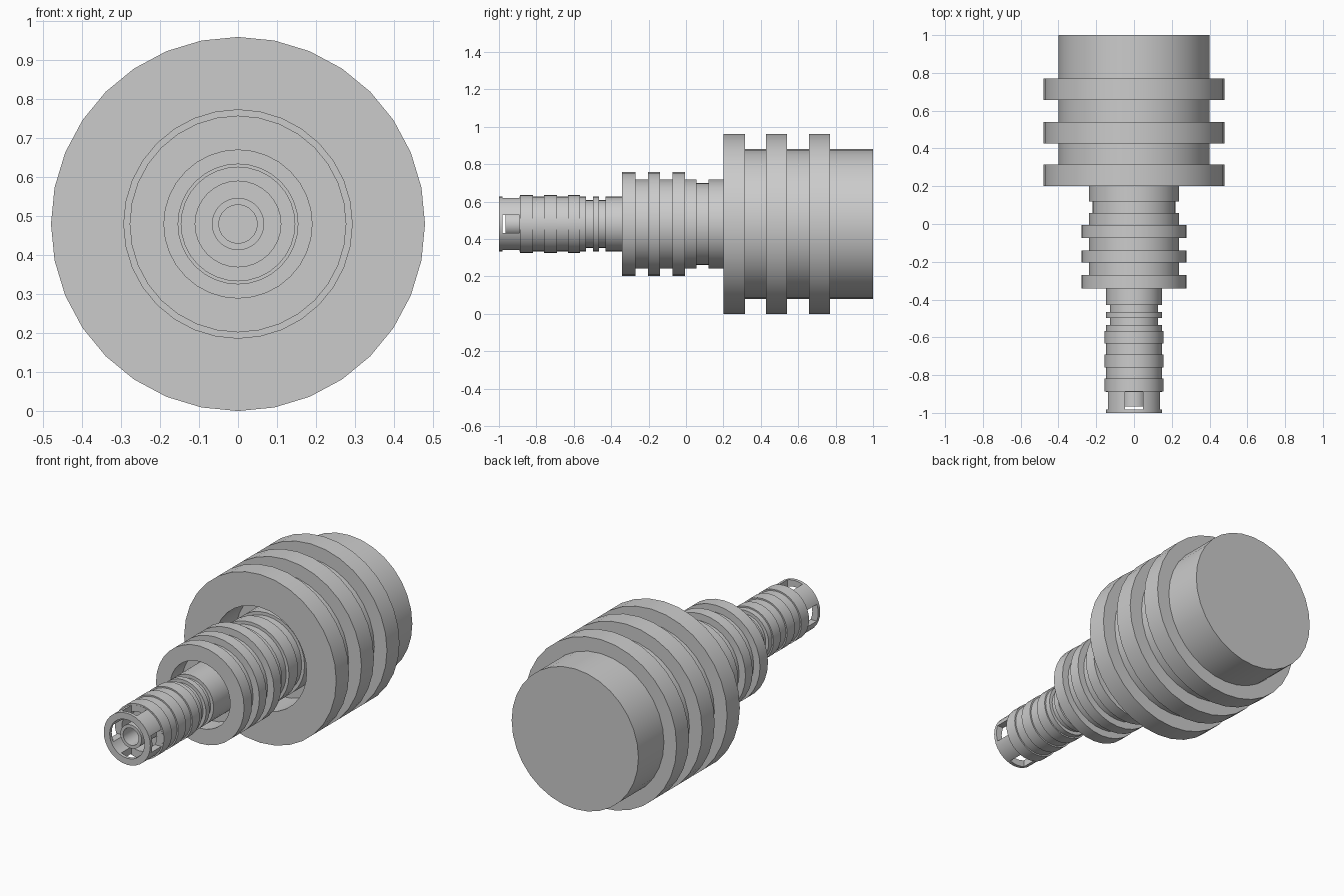
import bpy, bmesh, math
from mathutils import Vector, Matrix

if "Cube" in bpy.data.objects:
    bpy.data.objects.remove(bpy.data.objects["Cube"])

AXIS_Z = 0.48
SIDES = 32


def finish(obj):
    bpy.ops.object.select_all(action='DESELECT')
    obj.select_set(True)
    bpy.context.view_layer.objects.active = obj
    bpy.ops.object.shade_smooth_by_angle(angle=math.radians(30))


def lathe(name, profile):
    """Revolve (radius, y) points around the long axis."""
    bm = bmesh.new()
    verts = [bm.verts.new((0, y, r)) for r, y in profile]
    edges = [bm.edges.new(p) for p in zip(verts, verts[1:])]
    bmesh.ops.spin(bm, geom=verts + edges, cent=(0, 0, 0), axis=(0, 1, 0),
                   angle=math.tau, steps=SIDES, use_merge=False)
    bmesh.ops.remove_doubles(bm, verts=bm.verts, dist=1e-4)
    bmesh.ops.recalc_face_normals(bm, faces=bm.faces)
    bmesh.ops.translate(bm, verts=bm.verts, vec=(0, 0, AXIS_Z))
    mesh = bpy.data.meshes.new(name)
    bm.to_mesh(mesh)
    bm.free()
    obj = bpy.data.objects.new(name, mesh)
    bpy.context.collection.objects.link(obj)
    return obj


def stepped(front, steps, hole, floor):
    """Closed profile: blind hole in front, then outer steps (radius, end_y)."""
    pts = [(0, floor), (hole, floor), (hole, front)]
    y = front
    for r, end in steps:
        pts += [(r, y), (r, end)]
        y = end
    return pts + [(0, y)]


# large rear housing with three collars and a front socket
rear = lathe("rear_housing", stepped(0.20, [
    (0.48, 0.315), (0.40, 0.427), (0.48, 0.54), (0.40, 0.657),
    (0.48, 0.77), (0.40, 1.0)], 0.293, 0.40))
finish(rear)

# middle sleeve, seated in the rear socket
middle = lathe("middle_sleeve", stepped(-0.342, [
    (0.278, -0.27), (0.238, -0.204), (0.278, -0.139), (0.238, -0.073),
    (0.278, -0.006), (0.238, 0.057), (0.22, 0.12), (0.238, 0.20),
    (0.22, 0.26), (0.238, 0.41)], 0.19, -0.23))
finish(middle)

# slim front nozzle, seated in the middle sleeve
nozzle = lathe("front_nozzle", stepped(-1.0, [
    (0.147, -0.888), (0.155, -0.818), (0.147, -0.76), (0.155, -0.69),
    (0.147, -0.632), (0.155, -0.567), (0.147, -0.535), (0.128, -0.498),
    (0.147, -0.466), (0.128, -0.43), (0.147, -0.22)], 0.11, -0.80))

# four windows near the nozzle tip
for size in ((0.096, 0.092, 0.5), (0.5, 0.092, 0.096)):
    bpy.ops.mesh.primitive_cube_add(size=1, location=(0, -0.935, AXIS_Z))
    cutter = bpy.context.object
    cutter.name = "window_cutter"
    cutter.scale = size
    cutter.hide_render = True
    bpy.context.view_layer.update()
    mod = nozzle.modifiers.new("windows", 'BOOLEAN')
    mod.operation = 'DIFFERENCE'
    mod.solver = 'EXACT'
    mod.object = cutter
    bpy.context.view_layer.objects.active = nozzle
    bpy.ops.object.modifier_apply(modifier=mod.name)
    bpy.data.objects.remove(cutter)
finish(nozzle)

# thin hollow core tube inside the nozzle
core = lathe("core_tube", stepped(-0.965, [(0.067, -0.79)], 0.049, -0.82 + 0.01))
finish(core)
